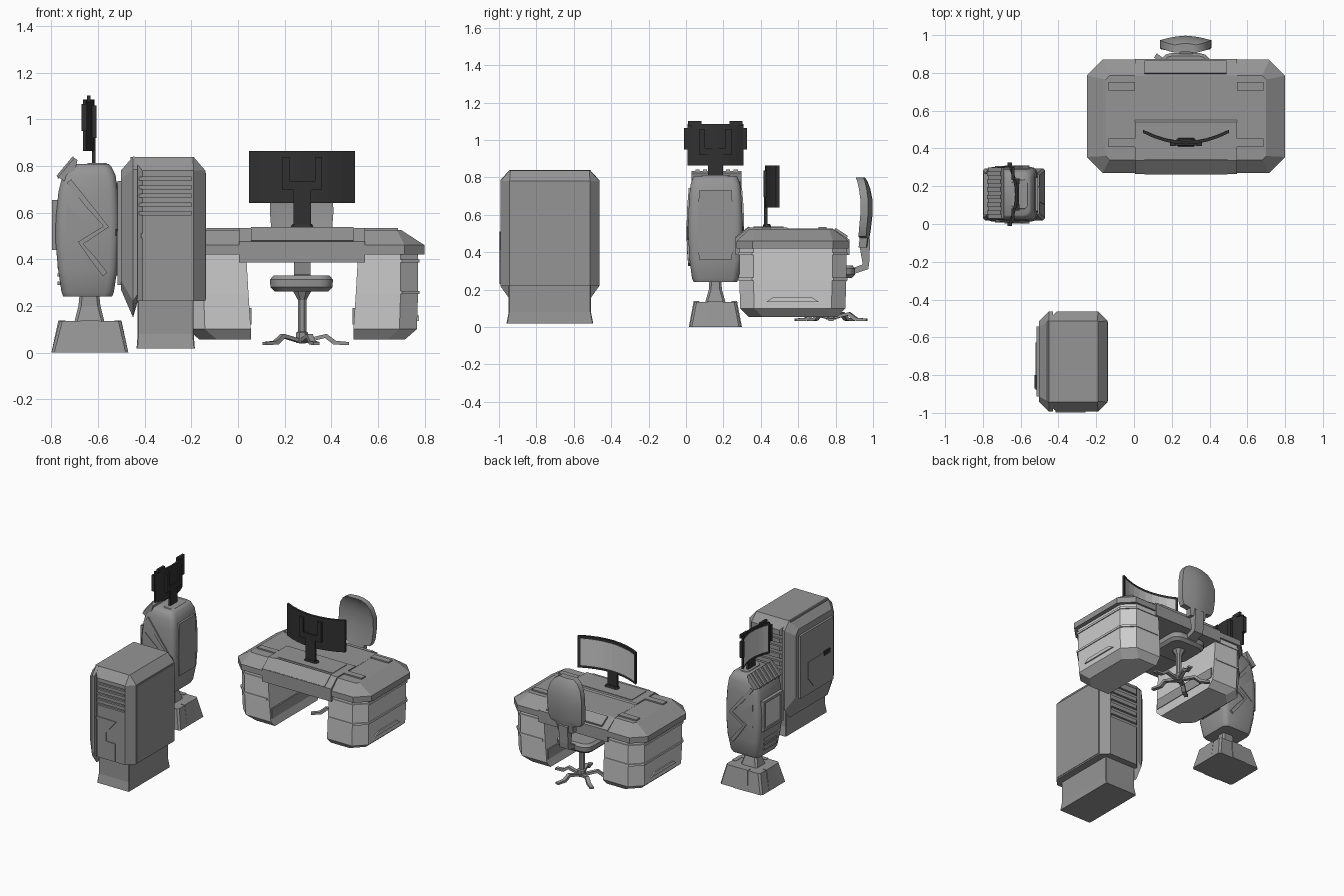
import bpy, bmesh, math

if "Cube" in bpy.data.objects:
    bpy.data.objects.remove(bpy.data.objects["Cube"])

dark = bpy.data.materials.new("dark_plastic")
dark.diffuse_color = (0.03, 0.03, 0.03, 1)
dark.use_nodes = True
dark.node_tree.nodes["Principled BSDF"].inputs["Base Color"].default_value = dark.diffuse_color
grey = bpy.data.materials.new("mid_grey")
grey.diffuse_color = (0.3, 0.3, 0.3, 1)
grey.use_nodes = True
grey.node_tree.nodes["Principled BSDF"].inputs["Base Color"].default_value = grey.diffuse_color


def loft(name, rings, mat=grey, smooth=False):
    """Skin equal-length rings and cap both ends."""
    bm = bmesh.new()
    vs = [[bm.verts.new(p) for p in r] for r in rings]
    n = len(rings[0])
    for a, b in zip(vs, vs[1:]):
        for i in range(n):
            bm.faces.new((a[i], a[(i + 1) % n], b[(i + 1) % n], b[i]))
    bm.faces.new(vs[0])
    bm.faces.new(vs[-1])
    bmesh.ops.recalc_face_normals(bm, faces=bm.faces)
    me = bpy.data.meshes.new(name)
    bm.to_mesh(me)
    bm.free()
    ob = bpy.data.objects.new(name, me)
    bpy.context.collection.objects.link(ob)
    if mat:
        me.materials.append(mat)
    if smooth:
        bpy.ops.object.select_all(action='DESELECT')
        ob.select_set(True)
        bpy.context.view_layer.objects.active = ob
        bpy.ops.object.shade_smooth_by_angle(angle=math.radians(35))
    return ob


def prism(name, pts, axis, a, b, mat=grey):
    """Extrude a 2D outline along x, y or z."""
    put = {'x': lambda p, d: (d, *p), 'y': lambda p, d: (p[0], d, p[1]), 'z': lambda p, d: (*p, d)}[axis]
    return loft(name, [[put(p, d) for p in pts] for d in (a, b)], mat)


def box(name, x0, x1, y0, y1, z0, z1, mat=grey):
    return prism(name, [(x0, y0), (x1, y0), (x1, y1), (x0, y1)], 'z', z0, z1, mat)


def ring(x0, x1, y0, y1, c, z, n=1):
    """Rectangle with chamfered (n=1) or rounded corners."""
    out = []
    for cx, cy, q in ((x1 - c, y1 - c, 0), (x0 + c, y1 - c, 1), (x0 + c, y0 + c, 2), (x1 - c, y0 + c, 3)):
        for i in range(n + 1):
            t = (q + i / n) * math.pi / 2
            out.append((cx + c * math.cos(t), cy + c * math.sin(t), z))
    return out


def cring(cx, cy, hx, hy, c, z, n=1):
    return ring(cx - hx, cx + hx, cy - hy, cy + hy, c, z, n)


def ribbon(name, path, w, outer, depth):
    """Bent strip along an x-z polyline; outer(z) is the y of its face, depth goes inward."""
    rings = []
    for i, (x, z) in enumerate(path):
        a, b = path[max(i - 1, 0)], path[min(i + 1, len(path) - 1)]
        L = math.hypot(b[0] - a[0], b[1] - a[1])
        nx, nz = -(b[1] - a[1]) / L * w / 2, (b[0] - a[0]) / L * w / 2
        y = outer(z)
        rings.append([(x + k * nx, y - d, z + k * nz) for k, d in ((1, 0), (-1, 0), (-1, depth), (1, depth))])
    return loft(name, rings)


def monitor(name, place, w, z0, z1, sag, t):
    """Curved display; place(u, d, z) maps width, depth towards viewer, height."""
    def slab(part, hw, a, b, d0, d1, mat):
        rs = []
        for i in range(9):
            u = hw * (i / 4 - 1)
            s = sag * (2 * u / w) ** 2
            rs.append([place(u, s + d, z) for d, z in ((d0, a), (d1, a), (d1, b), (d0, b))])
        loft(name + part, rs, mat)
    slab("_housing", w / 2, z0, z1, 0, t, dark)
    slab("_screen", w / 2 - .018, z0 + .018, z1 - .018, t, t + .002, None)
    h = z1 - z0
    for s in (-1, 1):                                   # U-shaped rear mount
        c = [place(s * u, d, z) for z in (z0 + .25 * h, z1 - .12 * h) for u, d in
             ((.055, -.008), (.085, -.008), (.085, .01), (.055, .01))]
        loft(name + "_rear_plate", [c[:4], c[4:]], dark)
    c = [place(u, d, z) for z in (z0 + .25 * h, z0 + .42 * h) for u, d in
         ((-.055, -.007), (.055, -.007), (.055, .008), (-.055, .008))]
    loft(name + "_rear_bridge", [c[:4], c[4:]], dark)


# ---------- desk ----------
DX = .275
loft("desk_top", [ring(-.25, .80, .27, .87, .085, .42), ring(-.25, .80, .27, .87, .085, .46),
                  ring(-.15, .70, .34, .785, .02, .525)])
prism("desk_centre_section", [(.264, .385), (.264, .475), (.335, .533), (.54, .533), (.55, .526),
      (.785, .526), (.873, .468), (.873, .385)], 'x', .005, .545)
prism("desk_front_plate", [(.262, .48), (.335, .538), (.345, .53), (.275, .47)], 'x', .055, .495)
prism("desk_rear_plate", [(.80, .53), (.865, .488), (.86, .47), (.79, .51)], 'x', .055, .49)
box("desk_pad", .06, .49, .36, .52, .53, .537)
for s in (-1, 1):
    def plan(i, o, y0, y1, z, c=.075):
        return [(DX + s * u, y, z) for u, y in
                ((i, y0), (o - c, y0), (o, y0 + c), (o, y1 - c), (o - c, y1), (i, y1))]
    loft("pedestal", [plan(.22, .44, .335, .81, .055), plan(.22, .492, .29, .852, .10),
                      plan(.23, .497, .285, .857, .25), plan(.24, .497, .285, .857, .425)], None)
    for z in (.25, .385):
        loft("pedestal_band", [plan(.245, .503, .279, .863, z + d) for d in (0, .014)], None)
    prism("drawer_handle", [(.43, .135), (.71, .135), (.675, .158), (.465, .158)], 'x',
          DX + s * .48, DX + s * .502, None)
    prism("pedestal_inner_trim", [(.30, .12), (.84, .12), (.84, .19), (.30, .19)], 'x',
          DX + s * .217, DX + s * .237)
    for y in (.43, .73):                                # raised corner strips
        box("desk_strip", *sorted((DX + s * .27, DX + s * .41)), y - .022, y + .022, .52, .534)

# desk monitor
monitor("desk_monitor", lambda u, d, z: (DX + u, .422 + d, z), .455, .64, .865, .06, .017)
box("desk_monitor_stand", .238, .312, .417, .435, .55, .72, dark)
loft("desk_monitor_foot", [cring(DX, .434, .055, .024, .01, .53), cring(DX, .432, .042, .018, .008, .55)], dark)

# ---------- office chair ----------
CX, CY = .275, .775
loft("seat", [cring(CX - .003, CY - .005, a, a, c, z, 3) for a, c, z in
              ((.115, .05, .262), (.133, .06, .28), (.135, .06, .312), (.12, .05, .33))], smooth=True)
loft("chair_column", [cring(CX, CY, r, r, r * .55, z) for r, z in
                      ((.026, .04), (.026, .085), (.018, .09), (.018, .225), (.04, .265))])
for k in range(5):
    t = k * math.tau / 5
    prof = [(.0, .055), (.105, .08), (.145, .05), (.20, .045), (.20, .032), (.135, .034), (.098, .062), (0, .038)]
    loft("chair_leg", [[(CX + r * math.cos(t) - o * math.sin(t), CY + r * math.sin(t) + o * math.cos(t), z)
                        for r, z in prof] for o in (-.013, .013)])
prism("back_support", [(.80, .268), (.85, .268), (.975, .31), (.98, .35), (.985, .47), (.955, .49),
                       (.925, .45), (.945, .335), (.85, .30), (.80, .29)], 'x', CX - .035, CX + .035)
back = []
for z, w, c in ((.425, .06, .948), (.475, .065, .955), (.485, .115, .957), (.52, .13, .963), (.60, .136, .972),
                (.68, .134, .972), (.74, .118, .96), (.78, .09, .945), (.80, .055, .932)):
    us = [w * (i / 3 - 1) for i in range(7)]
    bend = lambda u: c - .018 * (u / .136) ** 2
    back.append([(CX - .002 + u, bend(u) + .025 - .006 * abs(u / w), z) for u in us] +
                [(CX - .002 + u, bend(u) - .022, z) for u in us[::-1]])
loft("chair_back", back, smooth=True)

# ---------- kiosk ----------
KX, KY = -.648, .157
loft("kiosk_base", [cring(-.635, KY, .165, .138, .012, 0), cring(-.633, KY, .132, .112, .012, .135)])
for s in (-1, 1):
    loft("kiosk_base_rib", [[(-.635 + x, KY + s * y, z) for x, y in ((-w, d), (w, d), (w, d - .03), (-w, d - .03))]
                            for w, d, z in ((.055, .142, 0), (.04, .116, .138))])
    loft("kiosk_base_side_rib", [[(-.635 + s * d, KY + y, z) for d, y in ((a, -w), (a, w), (a - .03, w), (a - .03, -w))]
                                 for w, a, z in ((.055, .165, 0), (.04, .135, .138))])
loft("kiosk_neck", [cring(-.637, KY, a, b, .012, z) for a, b, z in
                    ((.065, .055, .13), (.047, .035, .20), (.042, .032, .25))])
loft("kiosk_body", [ring(x0, x1, KY - h, KY + h, .035, z, 3) for x0, x1, h, z in
                    ((-.75, -.54, .115, .24), (-.757, -.532, .125, .26), (-.772, -.517, .138, .36),
                     (-.783, -.511, .145, .48), (-.781, -.511, .145, .58), (-.77, -.516, .14, .69),
                     (-.752, -.525, .133, .76), (-.725, -.545, .12, .80), (-.715, -.555, .11, .808))], smooth=True)
prism("kiosk_rear_panel", [(.07, .36), (.245, .36), (.255, .5), (.245, .73), (.07, .73), (.06, .5)], 'x', -.53, -.507)
for s in (-1, 1):
    ribbon("kiosk_side_stripe", [(-.725, .735), (-.645, .635), (-.565, .54), (-.675, .47), (-.62, .40), (-.57, .335)],
           .024, lambda z: KY + s * (.154 - .25 * (z - .52) ** 2), s * .03)
    prism("kiosk_side_triangle", [(-.735, .63), (-.635, .545), (-.735, .47)], 'y', KY + s * .12, KY + s * .149)
    box("kiosk_front_frame", -.797, -.75, *sorted((KY + s * .085, KY + s * .11)), .44, .65)
for z in (.44, .635):
    box("kiosk_front_frame_bar", -.797, -.75, KY - .11, KY + .11, z, z + .018)
box("kiosk_front_panel", -.788, -.75, KY - .09, KY + .09, .45, .64, None)
for z in (.29, .325, .36):
    box("kiosk_lower_vent", -.775, -.74, KY - .07, KY + .07, z, z + .014)
prism("kiosk_top_panel", [(-.772, .752), (-.702, .835), (-.688, .825), (-.70, .78), (-.745, .735)], 'y', .03, .298)
for i in range(6):
    y = .05 + i * .041
    prism("kiosk_top_slat", [(-.778, .758), (-.708, .842), (-.70, .83), (-.77, .745)], 'y', y, y + .022)
loft("kiosk_monitor_mount", [cring(-.60, KY, .05, .085, .015, .80), cring(-.605, KY, .04, .075, .015, .812)])
monitor("kiosk_monitor", lambda u, d, z: (-.615 - d, KY + u, z), .30, .865, 1.085, .036, .014)
box("kiosk_monitor_stand", -.627, -.612, KY - .04, KY + .04, .80, .93, dark)
for s in (-1, 1):
    box("kiosk_monitor_side_tab", -.67, -.647, *sorted((KY + s * .147, KY + s * .168)), .95, 1.065, dark)
    box("kiosk_monitor_top_tab", -.648, -.632, *sorted((KY + s * .075, KY + s * .145)), 1.075, 1.102, dark)

# ---------- server cabinet ----------
BY = -.728
loft("cabinet_plinth", [cring(-.31, BY, .125, .232, .004, .018), cring(-.31, BY, .12, .22, .004, .08),
                        cring(-.31, BY, .12, .22, .004, .25)])
body = loft("cabinet_body", [ring(-.46, -.14, BY - .265, BY + .265, .05, .22),
                             ring(-.46, -.14, BY - .265, BY + .265, .05, .78),
                             ring(-.46, -.19, BY - .215, BY + .215, .004, .838)])
# recessed slots: narrow on the front flank, wider on the back flank
for s, z0, step, h in ((-1, .59, .037, .015), (1, .50, .054, .026)):
    for i in range(5):
        z = z0 + i * step
        cut = box("slot_cutter", -.425, -.20, *sorted((BY + s * .25, BY + s * .28)), z, z + h)
        cut.hide_render = True
        m = body.modifiers.new("slot", 'BOOLEAN')
        m.operation, m.object, m.solver = 'DIFFERENCE', cut, 'EXACT'
        bpy.ops.object.select_all(action='DESELECT')
        bpy.context.view_layer.objects.active = body
        bpy.ops.object.modifier_apply(modifier="slot")
        bpy.data.objects.remove(cut)
ribbon("cabinet_zigzag", [(-.415, .50), (-.265, .50), (-.345, .42), (-.345, .345), (-.275, .345), (-.275, .23)],
       .02, lambda z: BY - .27, -.02)


def frame(x, h, z0, zb, zt, z1, c=.05):
    return [(x, BY + a, z) for a, z in ((-h + c, z0), (h - c, z0), (h, zb), (h, zt), (h - c, z1),
                                        (-h + c, z1), (-h, zt), (-h, zb))]


# door side with chamfered frame
loft("cabinet_door_frame", [frame(-.43, .265, .22, .25, .785, .838), frame(-.45, .265, .15, .22, .785, .84),
                            frame(-.502, .215, .27, .31, .745, .78, .03)])
box("cabinet_door", -.517, -.49, BY - .185, BY + .185, .29, .735)
prism("cabinet_door_inset", [(BY - .15, .33), (BY + .04, .33), (BY + .10, .40), (BY + .10, .52), (BY - .15, .52)],
      'x', -.522, -.50)
box("cabinet_door_handle", -.526, -.51, -.87, -.80, .50, .53, dark)
box("cabinet_side_panel", -.15, -.137, BY - .21, BY + .21, .23, .77)
